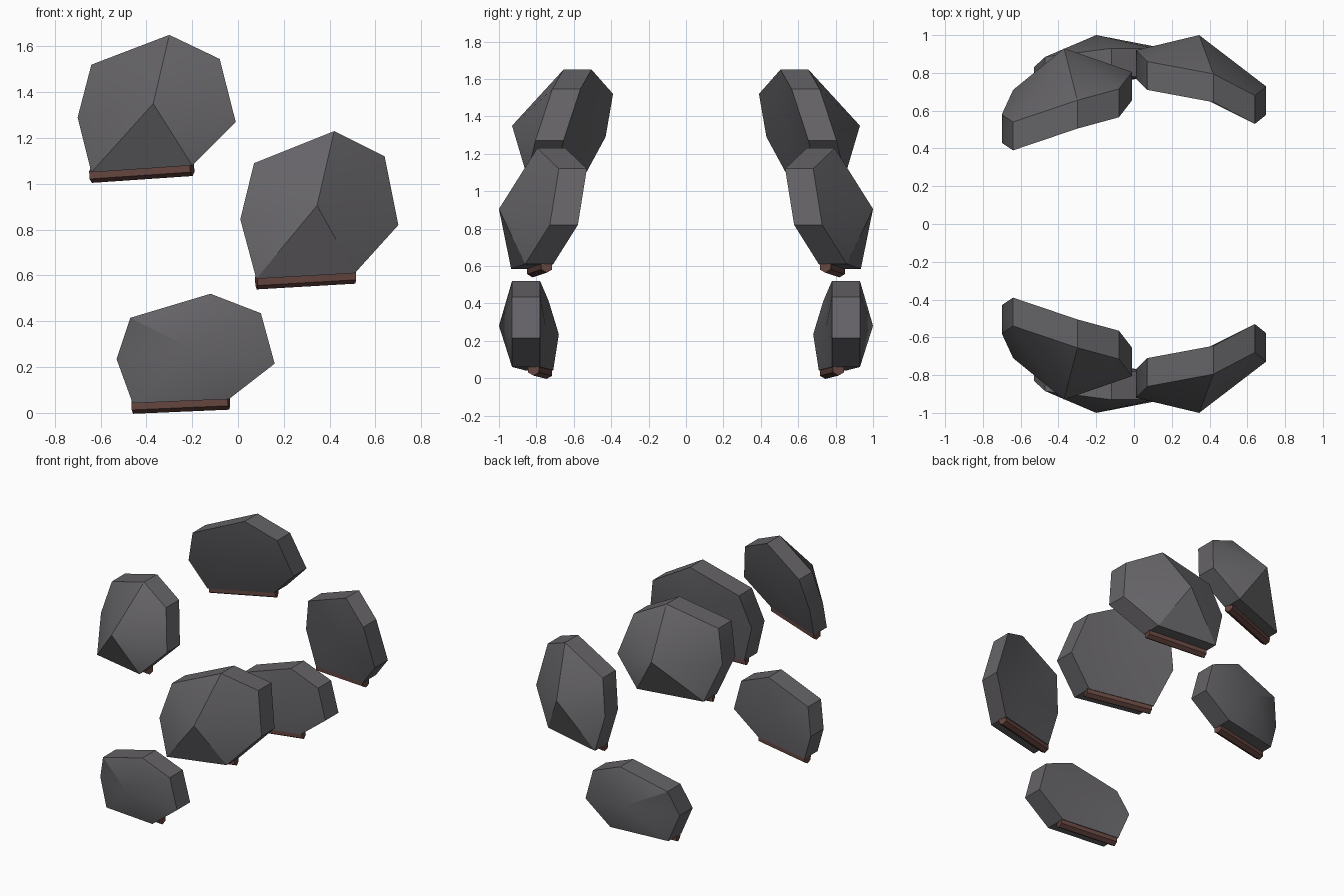
import bpy, bmesh
from mathutils import Vector

if "Cube" in bpy.data.objects:
    bpy.data.objects.remove(bpy.data.objects["Cube"])

THICK = 0.15


def material(name, rgb):
    m = bpy.data.materials.new(name)
    m.diffuse_color = (*rgb, 1)
    m.use_nodes = True
    m.node_tree.nodes["Principled BSDF"].inputs["Base Color"].default_value = m.diffuse_color
    return m


STONE = material("dark_stone", (0.13, 0.125, 0.135))
RUST = material("rusty_brown", (0.13, 0.06, 0.05))


def finish(name, bm, mat):
    """Turn a bmesh into an object mirrored from front to back."""
    bmesh.ops.recalc_face_normals(bm, faces=bm.faces)
    me = bpy.data.meshes.new(name)
    bm.to_mesh(me)
    bm.free()
    me.materials.append(mat)
    ob = bpy.data.objects.new(name, me)
    bpy.context.collection.objects.link(ob)
    bpy.context.view_layer.objects.active = ob
    ob.select_set(True)
    bpy.ops.object.shade_smooth_by_angle(angle=0.52)
    ob.select_set(False)
    mirror = ob.modifiers.new("front_back", 'MIRROR')
    mirror.use_axis = (False, True, False)
    mirror.use_mirror_merge = False


def plate(name, rim, apex):
    """Seven-sided slab: inner rim points, pushed outwards, peaked outer face."""
    bm = bmesh.new()
    inner = [bm.verts.new(p) for p in rim]
    outer = [bm.verts.new((x, y - THICK, z)) for x, y, z in rim]
    peak = bm.verts.new(apex)
    back = bm.verts.new(sum((Vector(p) for p in rim), Vector()) / len(rim))
    for i in range(len(rim)):
        j = (i + 1) % len(rim)
        bm.faces.new((inner[i], inner[j], outer[j], outer[i]))
        bm.faces.new((outer[i], outer[j], peak))
        bm.faces.new((inner[j], inner[i], back))
    finish(name, bm, STONE)


def edge_bar(name, a, b, radius=0.034):
    """Six-sided bar under the lower inner edge of a plate."""
    off = Vector((0, -0.035, -0.012))
    a, b = Vector(a) + off, Vector(b) + off
    bm = bmesh.new()
    bmesh.ops.create_cone(bm, cap_ends=True, segments=6, radius1=radius,
                          radius2=radius, depth=(b - a).length)
    rot = (b - a).to_track_quat('Z', 'Y').to_matrix()
    for v in bm.verts:
        v.co = rot @ v.co + (a + b) / 2
    finish(name, bm, RUST)


# Inner rims run clockwise from the left corner; the last two form the lower edge
PLATES = {
    "upper": ([(-.70, -.43, 1.29), (-.64, -.39, 1.52), (-.30, -.505, 1.65),
               (-.08, -.565, 1.545), (-.01, -.655, 1.27),
               (-.20, -.70, 1.08), (-.64, -.56, 1.05)], (-.37, -.93, 1.35)),
    "middle": ([(.01, -.77, .845), (.07, -.71, 1.09), (.42, -.645, 1.23),
                (.64, -.53, 1.12), (.70, -.578, .82),
                (.51, -.71, .61), (.08, -.785, .585)], (.345, -1, .905)),
    "lower": ([(-.53, -.68, .235), (-.47, -.735, .415), (-.12, -.78, .52),
               (.10, -.78, .435), (.16, -.78, .215),
               (-.04, -.78, .06), (-.46, -.71, .042)], (-.20, -1, .28)),
}
for level, (rim, apex) in PLATES.items():
    plate(level + "_plate", rim, apex)
    edge_bar(level + "_edge_bar", rim[6], rim[5])
